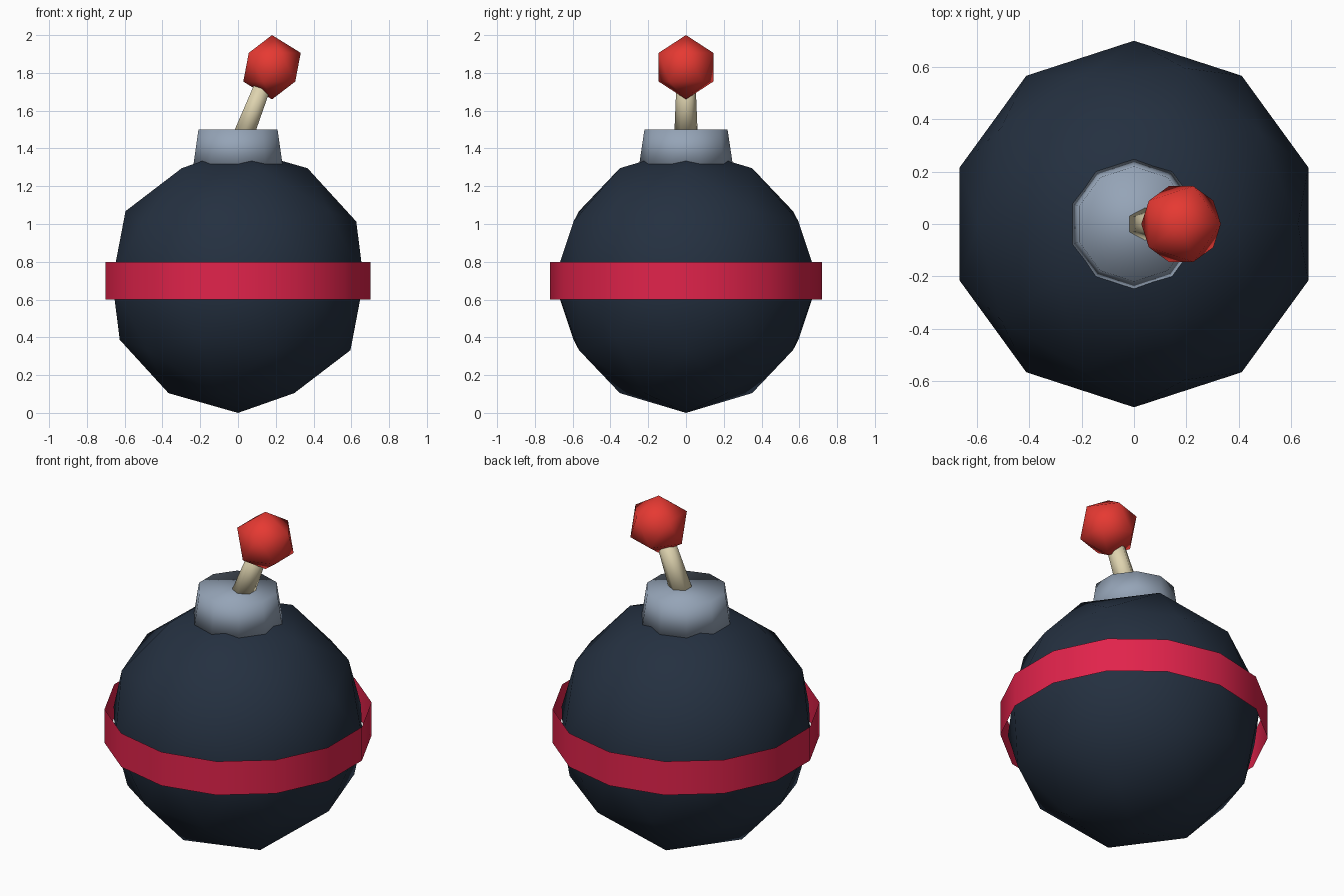
import bpy
from mathutils import Vector

cube = bpy.data.objects.get("Cube")
if cube:
    bpy.data.objects.remove(cube, do_unlink=True)


def material(name, rgb):
    """Flat material from 0-255 display values, stored as linear."""
    linear = [((c / 255 + 0.055) / 1.055) ** 2.4 for c in rgb]
    mat = bpy.data.materials.new(name)
    mat.use_nodes = True
    mat.diffuse_color = (*linear, 1)
    mat.node_tree.nodes["Principled BSDF"].inputs["Base Color"].default_value = (*linear, 1)
    return mat


def finish(name, mat):
    """Name, colour and smooth the newly added part."""
    obj = bpy.context.object
    obj.name = obj.data.name = name
    obj.data.materials.append(mat)
    bpy.ops.object.shade_smooth()
    return obj


def ball(name, mat, subdivisions, radius, location):
    bpy.ops.mesh.primitive_ico_sphere_add(
        subdivisions=subdivisions, radius=radius, location=location)
    return finish(name, mat)


def tapered(name, mat, sides, r_start, r_end, start, end, fill="NGON"):
    """Cone section running from start to end."""
    start, end = Vector(start), Vector(end)
    axis = end - start
    bpy.ops.mesh.primitive_cone_add(
        vertices=sides, radius1=r_start, radius2=r_end, depth=axis.length,
        end_fill_type=fill, location=(start + end) / 2,
        rotation=(0, axis.angle(Vector((0, 0, 1))), 0))
    return finish(name, mat)


navy = material("dark navy", (36, 48, 64))
crimson = material("crimson", (225, 35, 75))
steel = material("steel grey", (149, 164, 183))
cord = material("tan cord", (222, 211, 175))
red = material("bright red", (230, 57, 50))

# Round body and the open band around it
ball("body", navy, 2, 0.7, (0, 0, 0.7))
tapered("band", crimson, 14, 0.72, 0.72, (0, 0, 0.6), (0, 0, 0.8), fill="NOTHING")

# Neck collar, leaning fuse and its tip
tapered("collar", steel, 10, 0.25, 0.22, (0, 0, 1.3), (0, 0, 1.5))
tapered("fuse", cord, 6, 0.063, 0.05, (0.021, 0, 1.45), (0.142, 0, 1.76))
ball("fuse_tip", red, 1, 0.17, (0.18, 0, 1.83))
